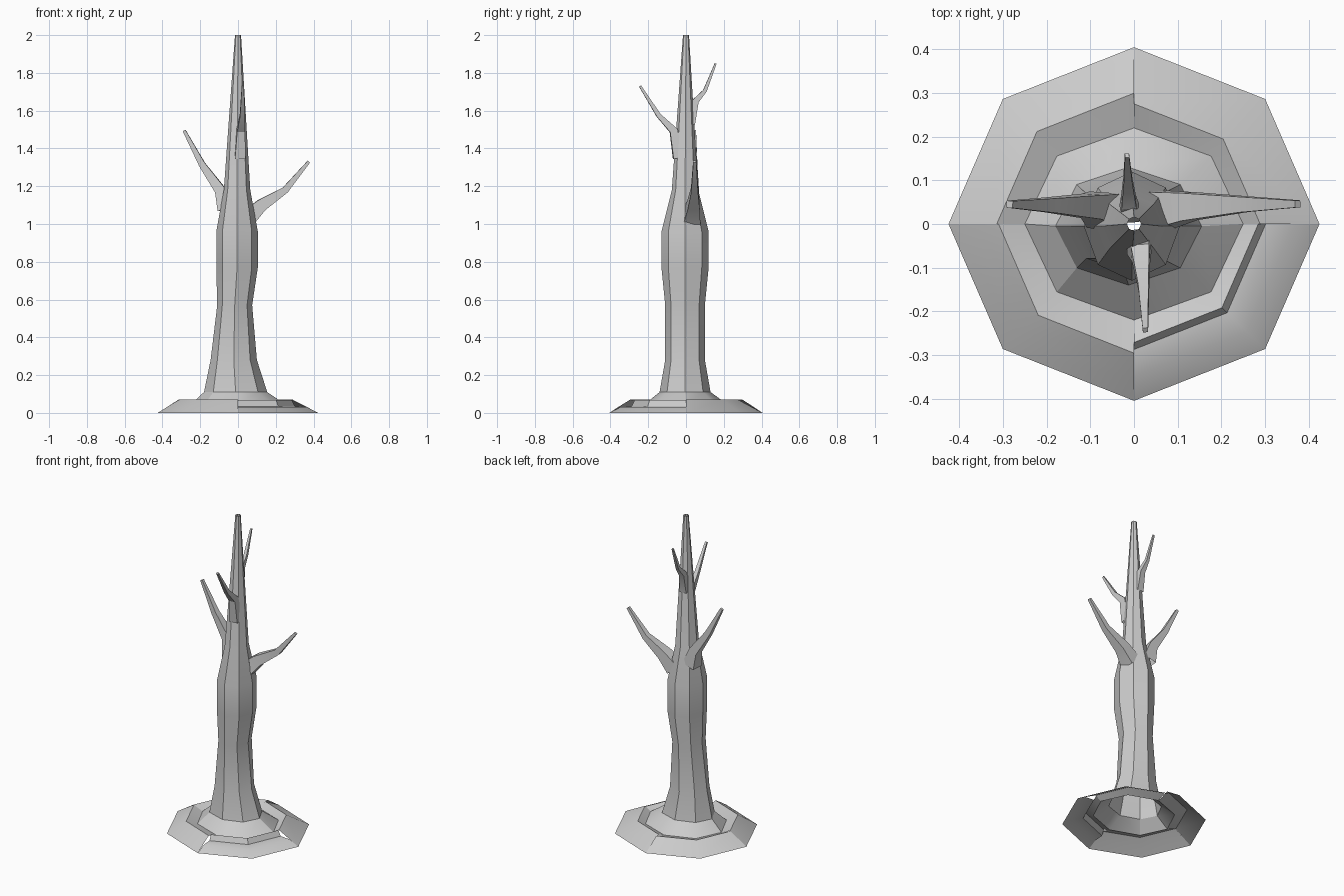
import bpy, bmesh
from math import sin, cos, pi, radians
from mathutils import Vector

if "Cube" in bpy.data.objects:
    bpy.data.objects.remove(bpy.data.objects["Cube"])


def finish(name, bm):
    bmesh.ops.remove_doubles(bm, verts=bm.verts, dist=0.0005)
    bmesh.ops.recalc_face_normals(bm, faces=bm.faces)
    mesh = bpy.data.meshes.new(name)
    bm.to_mesh(mesh)
    bm.free()
    ob = bpy.data.objects.new(name, mesh)
    bpy.context.collection.objects.link(ob)
    bpy.context.view_layer.objects.active = ob
    ob.select_set(True)
    bpy.ops.object.shade_smooth_by_angle(angle=radians(30))
    ob.select_set(False)
    return ob


def loft(bm, rings):
    rings = [[bm.verts.new(p) for p in r] for r in rings]
    for a, b in zip(rings, rings[1:]):
        n = len(a)
        for i in range(n):
            j = (i + 1) % n
            bm.faces.new((a[i], a[j], b[j], b[i]))
    return rings


# Trunk: eight-sided, open at both ends (z, x min, x max, y min, y max)
trunk_rows = [
    (0.045, -0.25, 0.25, -0.22, 0.22),
    (0.11, -0.18, 0.155, -0.14, 0.13),
    (0.28, -0.145, 0.10, -0.11, 0.10),
    (0.57, -0.11, 0.075, -0.11, 0.10),
    (0.77, -0.115, 0.105, -0.13, 0.12),
    (0.96, -0.115, 0.105, -0.13, 0.12),
    (1.18, -0.075, 0.065, -0.075, 0.065),
    (2.0, -0.016, 0.016, -0.016, 0.016),
]
bm = bmesh.new()
loft(bm, [[((x0 + x1) / 2 + (x1 - x0) / 2 * cos(k * pi / 4),
            (y0 + y1) / 2 + (y1 - y0) / 2 * sin(k * pi / 4), z)
           for k in range(8)] for z, x0, x1, y0, y1 in trunk_rows])
finish("trunk", bm)

# Earth mound: raised rim with a shallow dip, stepped at the front right
# (fraction of outer radius, z); the inner edge meets the trunk flare
back_right = [(1, 0), (0.68, 0.07)]
back_left = [(1, 0), (0.74, 0.07)]
front_left = [(1, 0), (0.87, 0.035), (0.73, 0.07)]
front_right = [(1, 0), (0.86, 0.03), (0.71, 0.035), (0.67, 0.068)]
sectors = [back_right] * 2 + [back_left] * 2 + [front_left] * 2 + [front_right] * 2
bm = bmesh.new()
for k, prof in enumerate(sectors):
    cols = []
    for a in (k * pi / 4, (k + 1) * pi / 4):
        c, s = cos(a), sin(a)
        col = [(0.425 * f * c, 0.405 * f * s, z) for f, z in prof]
        cols.append([bm.verts.new(p) for p in col + [(0.25 * c, 0.22 * s, 0.045)]])
    for i in range(len(prof)):
        bm.faces.new((cols[0][i], cols[1][i], cols[1][i + 1], cols[0][i + 1]))
finish("earth_mound", bm)


# Branches: four-sided tapering limbs
def branch(name, path, radii):
    pts = [Vector(p) for p in path]
    out = (pts[-1] - pts[0])
    side = Vector((0, 0, 1)).cross(Vector((out.x, out.y, 0))).normalized()
    rings = []
    for i, (p, r) in enumerate(zip(pts, radii)):
        d = (pts[min(i + 1, len(pts) - 1)] - pts[max(i - 1, 0)]).normalized()
        up = d.cross(side)
        rings.append([p + side * r * a + up * r * b
                      for a, b in ((1, 1), (-1, 1), (-1, -1), (1, -1))])
    bm = bmesh.new()
    ends = loft(bm, rings)
    bm.faces.new(ends[-1])
    finish(name, bm)


branch("right_branch",
       [(0.05, 0.03, 1.03), (0.125, 0.04, 1.10), (0.25, 0.045, 1.18), (0.375, 0.046, 1.33)],
       [0.045, 0.032, 0.018, 0.008])
branch("left_branch",
       [(-0.065, 0.03, 1.08), (-0.095, 0.04, 1.18), (-0.19, 0.043, 1.315), (-0.285, 0.045, 1.495)],
       [0.042, 0.028, 0.017, 0.008])
branch("front_branch",
       [(0.01, -0.04, 1.35), (0.015, -0.066, 1.495), (0.022, -0.145, 1.575), (0.026, -0.243, 1.73)],
       [0.028, 0.021, 0.012, 0.006])
branch("back_branch",
       [(-0.01, 0.025, 1.53), (-0.012, 0.05, 1.65), (-0.014, 0.10, 1.705), (-0.016, 0.157, 1.85)],
       [0.022, 0.017, 0.010, 0.005])
